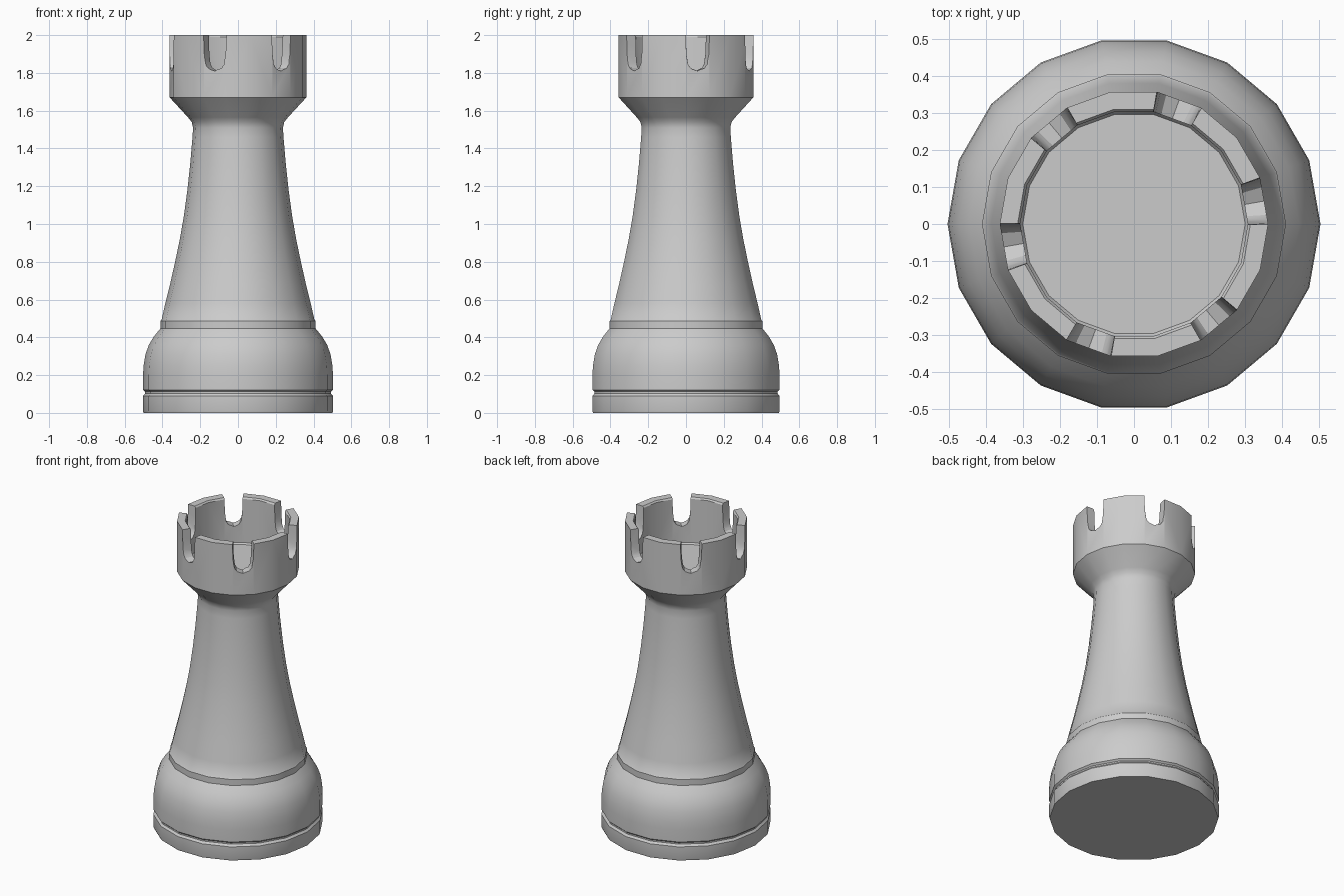
import bpy, bmesh, math

if "Cube" in bpy.data.objects:
    bpy.data.objects.remove(bpy.data.objects["Cube"])

SIDES = 18


def add_object(name, bm):
    bmesh.ops.recalc_face_normals(bm, faces=bm.faces[:])
    mesh = bpy.data.meshes.new(name)
    bm.to_mesh(mesh)
    bm.free()
    obj = bpy.data.objects.new(name, mesh)
    bpy.context.collection.objects.link(obj)
    return obj


def lathe(name, profile):
    bm = bmesh.new()
    verts = [bm.verts.new((r, 0, z)) for r, z in profile]
    edges = [bm.edges.new(pair) for pair in zip(verts, verts[1:])]
    bmesh.ops.spin(bm, geom=verts + edges, cent=(0, 0, 0), axis=(0, 0, 1),
                   angle=math.tau, steps=SIDES)
    bmesh.ops.remove_doubles(bm, verts=bm.verts[:], dist=1e-4)
    return add_object(name, bm)


# Turned tower: base, groove, shoulder, waisted shaft, flared hollow crown
tower = lathe("tower", [
    (0, 0), (0.5, 0), (0.503, 0.01), (0.503, 0.09), (0.492, 0.103),
    (0.492, 0.112), (0.503, 0.122), (0.503, 0.2), (0.5, 0.25), (0.49, 0.31),
    (0.472, 0.36), (0.445, 0.405), (0.41, 0.448), (0.41, 0.487),
    (0.405, 0.492), (0.385, 0.58), (0.36, 0.68), (0.333, 0.8),
    (0.308, 0.92), (0.287, 1.04), (0.268, 1.18), (0.253, 1.32),
    (0.241, 1.46), (0.238, 1.51), (0.245, 1.54), (0.265, 1.565),
    (0.362, 1.67), (0.362, 2.0),
    (0.314, 2.0), (0.307, 1.99), (0.307, 1.705), (0.3, 1.695), (0, 1.695)])

# Six radial U-shaped cutters for the battlements
half = [(1.02, 2.1), (1.02, 2.0), (0.96, 1.9), (0.82, 1.845), (0.6, 1.825)]
outline = half + [(0, 1.81)] + [(-w, z) for w, z in reversed(half)]
bm = bmesh.new()
for k in range(6):
    a = math.radians(10 + 60 * k)
    rings = []
    for r in (0.25, 0.45):
        ring = []
        for w, z in outline:
            t = w * r * math.tan(math.radians(10))
            ring.append(bm.verts.new((r * math.cos(a) - t * math.sin(a),
                                      r * math.sin(a) + t * math.cos(a), z)))
        rings.append(ring)
        bm.faces.new(ring)
    n = len(outline)
    for i in range(n):
        j = (i + 1) % n
        bm.faces.new((rings[0][i], rings[0][j], rings[1][j], rings[1][i]))
cutter = add_object("notch_cutter", bm)

# Cut the notches, then remove the cutter
mod = tower.modifiers.new("notches", 'BOOLEAN')
mod.operation = 'DIFFERENCE'
mod.solver = 'EXACT'
mod.object = cutter
bpy.context.view_layer.objects.active = tower
tower.select_set(True)
cutter.select_set(False)
bpy.ops.object.modifier_apply(modifier=mod.name)
bpy.data.objects.remove(cutter)
bpy.ops.object.shade_smooth_by_angle(angle=math.radians(32))
